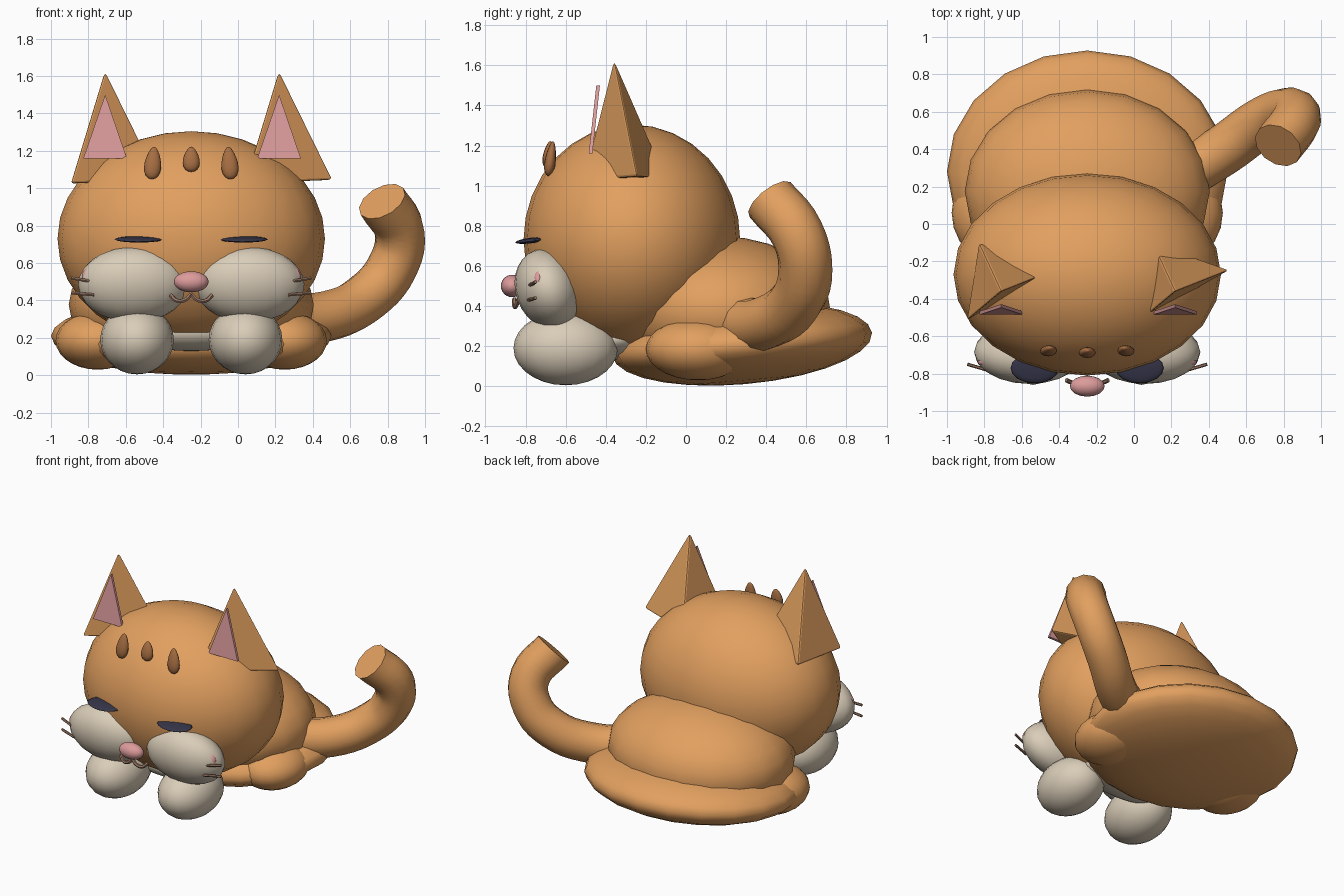
import bpy, bmesh, math
from mathutils import Vector

if "Cube" in bpy.data.objects:
    bpy.data.objects.remove(bpy.data.objects["Cube"])

CX = -0.25  # symmetry line of head and body


def material(name, rgb):
    m = bpy.data.materials.new(name)
    m.diffuse_color = (*rgb, 1)
    m.use_nodes = True
    m.node_tree.nodes["Principled BSDF"].inputs["Base Color"].default_value = m.diffuse_color
    return m


ORANGE = material("orange fur", (0.76, 0.35, 0.115))
CREAM = material("cream fur", (0.70, 0.61, 0.48))
PINK = material("pink skin", (0.72, 0.33, 0.33))
BROWN = material("brown stripe", (0.38, 0.155, 0.055))
NAVY = material("dark eye", (0.035, 0.035, 0.065))
GREY = material("whisker brown", (0.33, 0.19, 0.13))


def finish(name, mesh, mat, smooth=True):
    mesh.materials.append(mat)
    ob = bpy.data.objects.new(name, mesh)
    bpy.context.collection.objects.link(ob)
    for p in mesh.polygons:
        p.use_smooth = smooth
    return ob


def ball(name, loc, radii, mat, rot=(0, 0, 0), segs=20, rings=14, taper=0.0):
    """Ellipsoid; taper narrows it toward the top."""
    bm = bmesh.new()
    bmesh.ops.create_uvsphere(bm, u_segments=segs, v_segments=rings, radius=1)
    for v in bm.verts:
        k = 1 - taper * v.co.z
        v.co = Vector((v.co.x * radii[0] * k, v.co.y * radii[1] * k, v.co.z * radii[2]))
    mesh = bpy.data.meshes.new(name)
    bm.to_mesh(mesh)
    bm.free()
    ob = finish(name, mesh, mat)
    ob.location = loc
    ob.rotation_euler = rot
    return ob


def tube(name, points, radius, mat, res=6, sides=1):
    """Capped round tube along a smooth path, turned into a mesh."""
    cu = bpy.data.curves.new(name, 'CURVE')
    cu.dimensions = '3D'
    cu.bevel_depth = radius
    cu.bevel_resolution = sides
    cu.use_fill_caps = True
    sp = cu.splines.new('BEZIER')
    sp.resolution_u = res
    sp.bezier_points.add(len(points) - 1)
    for bp, p in zip(sp.bezier_points, points):
        bp.co = p
        bp.handle_left_type = bp.handle_right_type = 'AUTO'
    tmp = bpy.data.objects.new(name + "_path", cu)
    bpy.context.collection.objects.link(tmp)
    bpy.context.view_layer.update()
    mesh = bpy.data.meshes.new_from_object(
        tmp.evaluated_get(bpy.context.evaluated_depsgraph_get()))
    bpy.data.objects.remove(tmp)
    mesh.materials.clear()
    ob = finish(name, mesh, mat)
    bpy.context.view_layer.objects.active = ob
    bpy.ops.object.select_all(action='DESELECT')
    ob.select_set(True)
    bpy.ops.object.shade_smooth_by_angle(angle=math.radians(50))
    return ob


def solid(name, verts, faces, mat, bevel=0.0):
    bm = bmesh.new()
    vs = [bm.verts.new(v) for v in verts]
    for f in faces:
        bm.faces.new([vs[i] for i in f])
    bmesh.ops.recalc_face_normals(bm, faces=bm.faces)
    if bevel:
        bmesh.ops.bevel(bm, geom=bm.edges[:] + bm.verts[:], offset=bevel,
                        segments=2, profile=0.5, affect='EDGES')
    mesh = bpy.data.meshes.new(name)
    bm.to_mesh(mesh)
    bm.free()
    return finish(name, mesh, mat, False)


# Head, torso and the broad flat rump
ball("head", (CX, -0.27, 0.73), (0.715, 0.54, 0.575), ORANGE, segs=24, rings=16)
ball("torso", (CX, 0.175, 0.377), (0.655, 0.545, 0.37), ORANGE)
ball("rump", (CX, 0.28, 0.21), (0.75, 0.65, 0.20), ORANGE, rot=(math.radians(5), 0, 0))
ball("chest_patch", (CX, -0.36, 0.235), (0.36, 0.17, 0.105), CREAM)

# Tail with a flat cut end
tube("tail", [(0.22, 0.24, 0.31), (0.47, 0.39, 0.315), (0.69, 0.545, 0.42),
              (0.825, 0.595, 0.58), (0.865, 0.555, 0.76), (0.77, 0.42, 0.93)],
     0.135, ORANGE, res=5, sides=4)

# Ears: three-sided pyramids with a thin pink plate in front
for side, ax in (("left", -0.71), ("right", 0.22)):
    solid(side + "_ear",
          [(ax, -0.36, 1.635), (ax - 0.185, -0.515, 1.025),
           (ax + 0.29, -0.245, 1.045), (ax - 0.12, -0.10, 1.04)],
          [(0, 1, 2), (0, 2, 3), (0, 3, 1), (1, 3, 2)], ORANGE, 0.012)
    tri = [(ax, -0.447, 1.50), (ax - 0.117, -0.485, 1.16), (ax + 0.116, -0.485, 1.16)]
    solid(side + "_inner_ear", tri + [(x, y + 0.018, z) for x, y, z in tri],
          [(0, 1, 2), (5, 4, 3), (0, 3, 4, 1), (1, 4, 5, 2), (2, 5, 3, 0)], PINK)

# Forehead stripes
for i, name in ((-1, "left"), (0, "middle"), (1, "right")):
    ball(name + "_stripe", (CX + 0.205 * i, -0.675 - 0.01 * (i == 0), 1.135 + 0.02 * (i == 0)),
         (0.044, 0.027, 0.088 - 0.02 * (i == 0)), BROWN,
         rot=(math.radians(-8), math.radians(-5 * i), 0), segs=12, rings=10, taper=0.3)

# Paired parts of the face and the legs
for s, side in ((-1, "left"), (1, "right")):
    ball(side + "_cheek", (CX + s * 0.31, -0.685, 0.485), (0.295, 0.165, 0.205), CREAM,
         rot=(math.radians(20), 0, 0))
    ball(side + "_front_paw", (CX + s * 0.29, -0.60, 0.19), (0.197, 0.26, 0.185), CREAM)
    ball(side + "_hind_foot", (CX + s * 0.50, 0.06, 0.185), (0.225, 0.26, 0.155), ORANGE)
    ball(side + "_eye", (CX + s * 0.28, -0.77, 0.727), (0.13, 0.082, 0.014), NAVY,
         rot=(math.radians(7), 0, 0), segs=16, rings=8)
    ball(side + "_blush", (CX + s * 0.56, -0.737, 0.54), (0.022, 0.02, 0.038), PINK,
         rot=(0, math.radians(-25 * s), 0), segs=12, rings=8)
    for z0, z1, level in ((0.50, 0.52, "upper"), (0.43, 0.44, "lower")):
        tube(f"{side}_{level}_whisker",
             [(CX + s * 0.52, -0.785, z0), (CX + s * 0.64, -0.75, z1)], 0.009, GREY, res=2)
    # Half of the mouth
    tube(side + "_mouth",
         [(CX, -0.855, 0.435), (CX + s * 0.03, -0.855, 0.405), (CX + s * 0.075, -0.85, 0.398),
          (CX + s * 0.112, -0.835, 0.43)], 0.012, GREY, res=4)

# Nose
ball("nose", (CX, -0.867, 0.50), (0.093, 0.056, 0.056), PINK, segs=16, rings=12)
